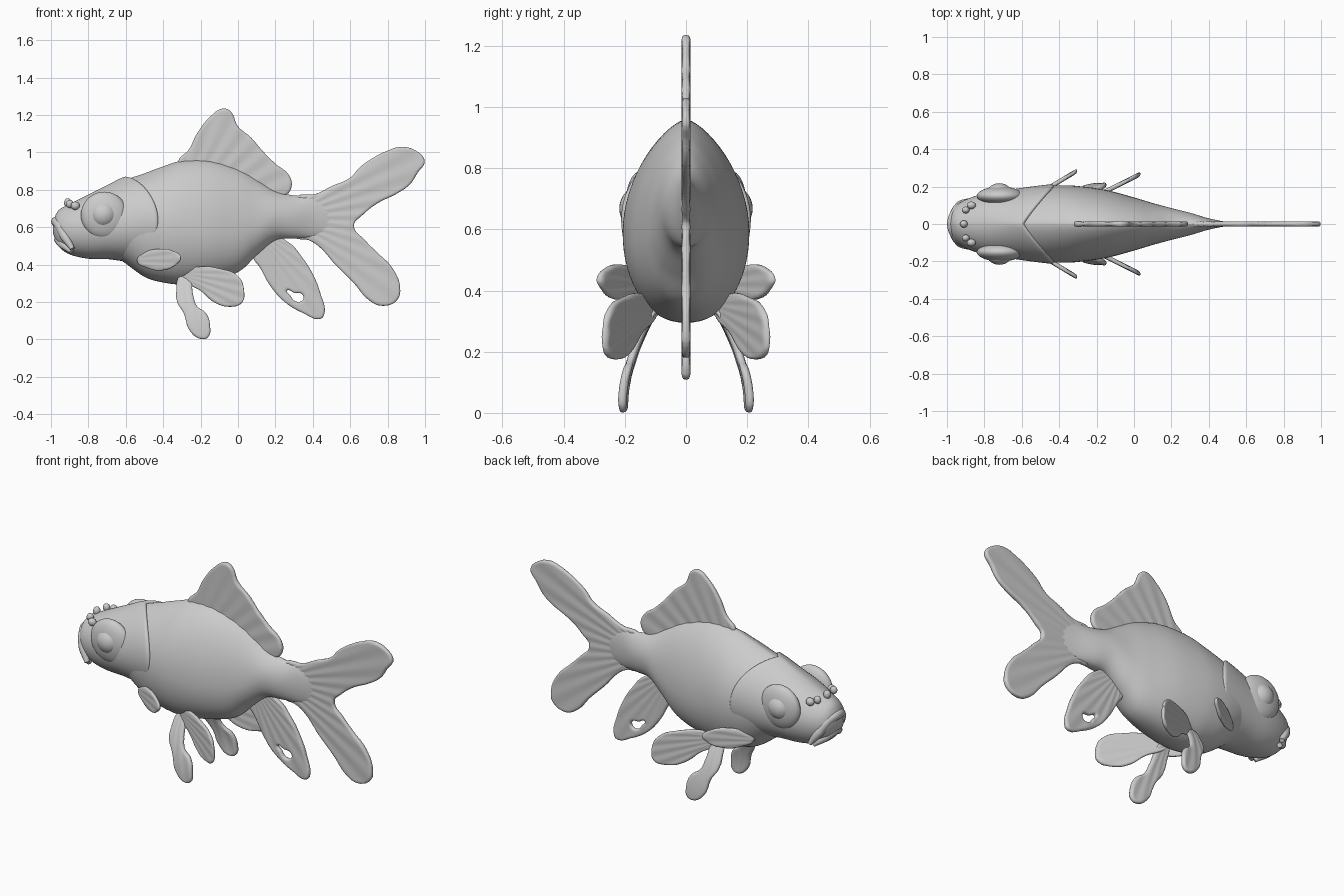
import bpy, bmesh, math
from mathutils import Matrix, Vector

if "Cube" in bpy.data.objects:
    bpy.data.objects.remove(bpy.data.objects["Cube"])


def finish(name, bm, mirror=False):
    me = bpy.data.meshes.new(name)
    bmesh.ops.recalc_face_normals(bm, faces=bm.faces)
    for f in bm.faces:
        f.smooth = True
    bm.to_mesh(me)
    bm.free()
    ob = bpy.data.objects.new(name, me)
    bpy.context.collection.objects.link(ob)
    if mirror:
        m = ob.modifiers.new("Mirror", 'MIRROR')
        m.use_axis = (False, True, False)
    return ob


def smooth_rows(rows, steps):
    """Catmull-Rom interpolation of station rows."""
    out = []
    for i in range(len(rows) - 1):
        p0, p1, p2, p3 = (Vector(rows[min(max(i + k, 0), len(rows) - 1)]) for k in (-1, 0, 1, 2))
        for s in range(steps):
            t = s / steps
            out.append(0.5 * (2 * p1 + (p2 - p0) * t + (2 * p0 - 5 * p1 + 4 * p2 - p3) * t * t
                              + (3 * p1 - p0 - 3 * p2 + p3) * t ** 3))
    return out + [Vector(rows[-1])]


def loft(name, rows, upper, lower, sweep=None, n=64):
    """Rows are x, top, bottom, widest height, half width."""
    bm = bmesh.new()
    rings = []
    for x, top, bot, mid, w in smooth_rows(rows, 6):
        ring = []
        for k in range(n):
            a = 2 * math.pi * k / n
            c, s = math.cos(a), math.sin(a)
            y = math.copysign(w * abs(c) ** (upper if s > 0 else lower), c)
            z = mid + s * (top - mid if s > 0 else mid - bot)
            ring.append(bm.verts.new((x + (sweep(x, abs(c)) if sweep else 0), y, z)))
        rings.append(ring)
    for a, b in zip(rings, rings[1:]):
        for k in range(n):
            bm.faces.new((a[k], a[(k + 1) % n], b[(k + 1) % n], b[k]))
    bm.faces.new(rings[0])
    bm.faces.new(rings[-1])
    return finish(name, bm)


def fin(name, outlines, root, place=None, half=0.013, rays=40):
    """Rounded plate from x,z outlines, with faint rays fanning from the root."""
    cu = bpy.data.curves.new(name + "_outline", 'CURVE')
    cu.dimensions, cu.fill_mode = '2D', 'BOTH'
    cu.extrude, cu.bevel_depth, cu.offset = half * 0.4, half * 0.6, -half * 0.6
    cu.bevel_resolution, cu.resolution_u = 2, 8
    for pts in outlines:
        sp = cu.splines.new('BEZIER')
        sp.bezier_points.add(len(pts) - 1)
        sp.use_cyclic_u = True
        for bp, (x, z) in zip(sp.bezier_points, pts):
            bp.co = (x, z, 0)
            bp.handle_left_type = bp.handle_right_type = 'AUTO'
    helper = bpy.data.objects.new(name + "_outline", cu)
    bpy.context.collection.objects.link(helper)
    rm = helper.modifiers.new("Remesh", 'REMESH')
    rm.mode, rm.voxel_size = 'VOXEL', 0.007
    dg = bpy.context.evaluated_depsgraph_get()
    me = bpy.data.meshes.new_from_object(helper.evaluated_get(dg))
    bpy.data.objects.remove(helper)
    bm = bmesh.new()
    bm.from_mesh(me)
    bpy.data.meshes.remove(me)
    for v in bm.verts:
        x, z, d = v.co
        ang = math.atan2(z - root[1], x - root[0])
        d *= 1 + 0.1 * math.sin(ang * rays)
        v.co = (x, (place(x, z) if place else 0) - d, z)
    return finish(name, bm, mirror=place is not None)


def ball(name, loc, size, mirror=True):
    bm = bmesh.new()
    bmesh.ops.create_uvsphere(bm, u_segments=32, v_segments=20, radius=1,
                              matrix=Matrix.Translation(loc) @ Matrix.Diagonal((*size, 1)))
    return finish(name, bm, mirror)


def lip(name, half_path, r):
    pts = [(x, -y, z) for x, y, z in reversed(half_path[1:])] + half_path
    cu = bpy.data.curves.new(name, 'CURVE')
    cu.dimensions, cu.bevel_depth, cu.bevel_resolution = '3D', r, 5
    cu.use_fill_caps = True
    sp = cu.splines.new('BEZIER')
    sp.bezier_points.add(len(pts) - 1)
    for i, (bp, p) in enumerate(zip(sp.bezier_points, pts)):
        bp.co = p
        bp.handle_left_type = bp.handle_right_type = 'AUTO'
        bp.radius = 0.5 if i in (0, len(pts) - 1) else 1
    bpy.context.collection.objects.link(bpy.data.objects.new(name, cu))


# Body with narrow back and full belly
loft("body", [
    (-0.75, 0.72, 0.50, 0.60, 0.10), (-0.62, 0.84, 0.42, 0.62, 0.175),
    (-0.50, 0.888, 0.335, 0.60, 0.20), (-0.40, 0.925, 0.305, 0.59, 0.207),
    (-0.30, 0.955, 0.295, 0.58, 0.203), (-0.15, 0.955, 0.315, 0.57, 0.182),
    (0.0, 0.91, 0.36, 0.575, 0.142), (0.10, 0.855, 0.45, 0.60, 0.112),
    (0.20, 0.795, 0.53, 0.65, 0.085), (0.30, 0.77, 0.54, 0.65, 0.06),
    (0.40, 0.765, 0.545, 0.65, 0.03), (0.50, 0.73, 0.57, 0.65, 0.01)], 1.35, 0.9)


# Head whose rear edge sweeps back into rounded gill covers
def gill_sweep(x, c):
    t = min(max((x + 0.85) / 0.25, 0), 1)
    return 0.16 * t * t * c ** 1.2


loft("head", [
    (-0.99, 0.63, 0.57, 0.60, 0.03), (-0.96, 0.69, 0.50, 0.59, 0.09),
    (-0.90, 0.725, 0.455, 0.59, 0.13), (-0.80, 0.775, 0.432, 0.60, 0.165),
    (-0.70, 0.825, 0.43, 0.61, 0.187), (-0.62, 0.865, 0.42, 0.63, 0.208),
    (-0.595, 0.868, 0.425, 0.63, 0.211), (-0.585, 0.845, 0.45, 0.63, 0.195),
    (-0.58, 0.78, 0.50, 0.63, 0.14)], 1.1, 0.9, gill_sweep)

# Eyes, sockets, nostrils and mouth
ball("eye_sockets", (-0.715, 0.15, 0.665), (0.125, 0.05, 0.125))
ball("eyes", (-0.72, 0.148, 0.668), (0.075, 0.07, 0.075))
ball("nostrils", (-0.87, 0.10, 0.715), (0.024, 0.02, 0.022))
ball("inner_nostrils", (-0.90, 0.075, 0.725), (0.02, 0.018, 0.022))
ball("snout_bump", (-0.91, 0, 0.73), (0.02, 0.02, 0.025), False)
lip("upper_lip", [(-0.973, 0, 0.63), (-0.955, 0.06, 0.61),
                  (-0.925, 0.10, 0.55), (-0.885, 0.125, 0.485)], 0.026)
lip("lower_lip", [(-0.957, 0, 0.535), (-0.935, 0.06, 0.51), (-0.89, 0.10, 0.47)], 0.026)

# Fins on the centre plane
fin("dorsal_fin", [[
    (-0.32, 0.94), (-0.26, 1.02), (-0.22, 1.10), (-0.15, 1.19), (-0.08, 1.235), (-0.04, 1.22),
    (0.0, 1.14), (0.07, 1.08), (0.13, 1.01), (0.20, 0.94), (0.275, 0.875), (0.285, 0.81),
    (0.25, 0.77), (0.10, 0.79), (-0.10, 0.87), (-0.27, 0.90)]], (-0.35, 0.6))
fin("tail_fin", [[
    (0.30, 0.755), (0.42, 0.78), (0.50, 0.82), (0.60, 0.865), (0.65, 0.92), (0.72, 0.97),
    (0.80, 1.01), (0.87, 1.03), (0.95, 1.01), (0.998, 0.955), (0.96, 0.89), (0.92, 0.83),
    (0.85, 0.78), (0.75, 0.73), (0.66, 0.66), (0.62, 0.61), (0.68, 0.53), (0.75, 0.46),
    (0.82, 0.39), (0.867, 0.28), (0.85, 0.21), (0.77, 0.18), (0.70, 0.21), (0.62, 0.30),
    (0.52, 0.40), (0.44, 0.49), (0.38, 0.53), (0.30, 0.55)]], (0.25, 0.65))
fin("anal_fin", [
    [(0.08, 0.45), (0.12, 0.38), (0.17, 0.29), (0.25, 0.20), (0.35, 0.14), (0.44, 0.11),
     (0.46, 0.13), (0.44, 0.25), (0.40, 0.35), (0.35, 0.43), (0.27, 0.52), (0.15, 0.56)],
    [(0.26, 0.262), (0.30, 0.25), (0.345, 0.24), (0.345, 0.21), (0.305, 0.205), (0.28, 0.235)]],
    (0.08, 0.6))

# Paired fins, angled outward
fin("pectoral_fins", [[
    (-0.54, 0.42), (-0.50, 0.465), (-0.42, 0.485), (-0.35, 0.475), (-0.305, 0.44),
    (-0.33, 0.40), (-0.40, 0.37), (-0.48, 0.38)]], (-0.65, 0.42),
    lambda x, z: 0.215 + 0.6 * (x + 0.42), 0.012)
fin("rear_pelvic_fins", [[
    (-0.31, 0.35), (-0.20, 0.39), (-0.10, 0.38), (0.0, 0.34), (0.033, 0.26), (0.02, 0.195),
    (-0.05, 0.175), (-0.13, 0.20), (-0.20, 0.26), (-0.30, 0.32)]], (-0.35, 0.36),
    lambda x, z: 0.25 + 0.5 * x, 0.012)
fin("front_pelvic_fins", [[
    (-0.31, 0.34), (-0.33, 0.26), (-0.325, 0.20), (-0.29, 0.14), (-0.26, 0.05), (-0.20, 0.003),
    (-0.16, 0.012), (-0.15, 0.08), (-0.17, 0.14), (-0.22, 0.18), (-0.24, 0.24),
    (-0.265, 0.34)]], (-0.3, 0.45),
    lambda x, z: 0.205 - 0.95 * max(z - 0.02, 0) ** 2 + 0.08 * (x + 0.2), 0.013)
